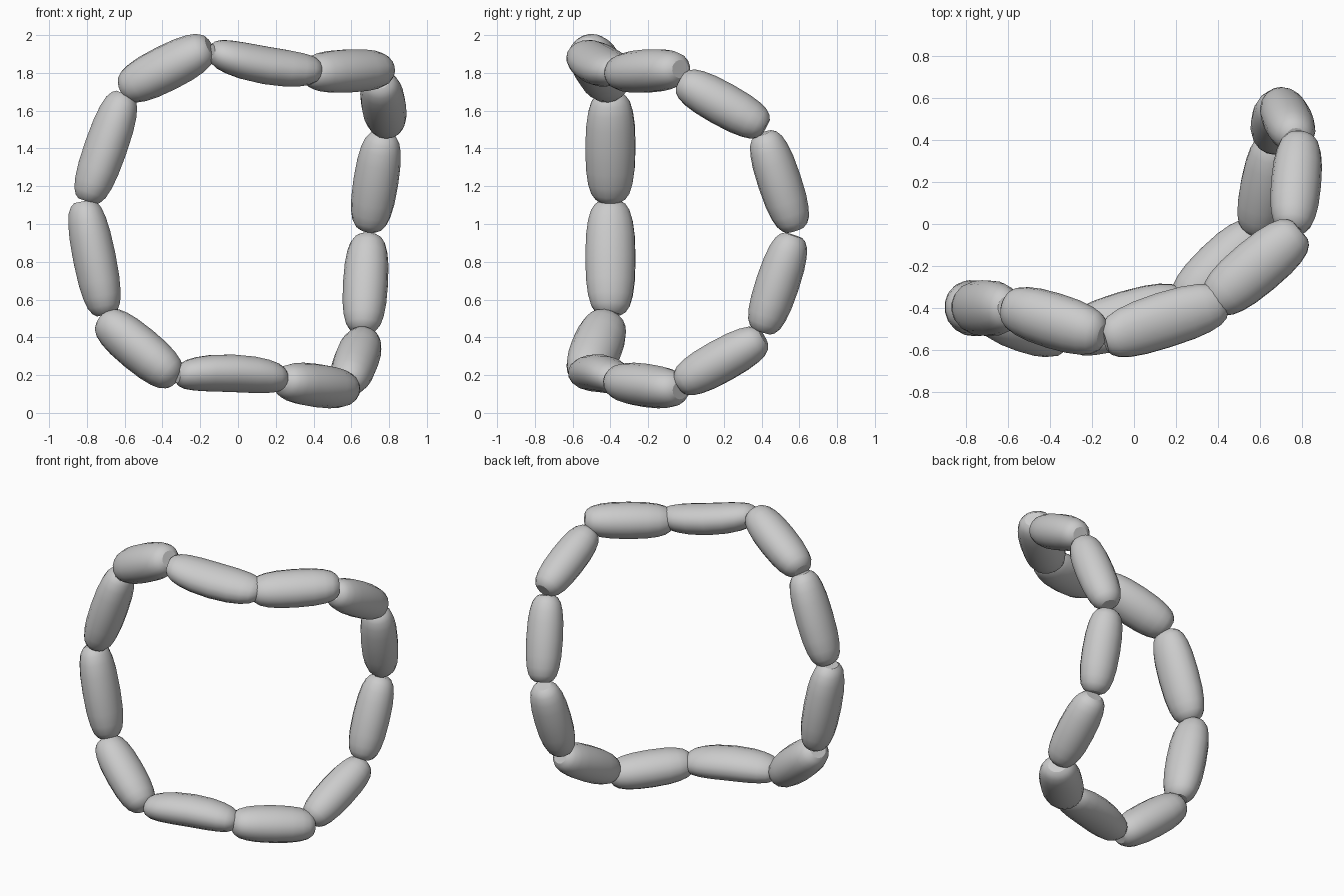
import bpy, bmesh, math
from mathutils import Vector

cube = bpy.data.objects.get("Cube")
if cube:
    bpy.data.objects.remove(cube, do_unlink=True)

grey = bpy.data.materials.new("light_grey")
grey.use_nodes = True
grey.diffuse_color = (0.6, 0.6, 0.6, 1)
grey.node_tree.nodes["Principled BSDF"].inputs["Base Color"].default_value = (0.6, 0.6, 0.6, 1)

SIDES = 16
HUB = Vector((0.4, -0.2, 1))
# Half of the bead profile: distance along the axis, relative radius
HALF = [(0, 0.42), (0.025, 0.6), (0.08, 0.77), (0.17, 0.89), (0.3, 0.97)]
PROFILE = HALF + [(0.5, 1)] + [(1 - t, r) for t, r in reversed(HALF)]


def bead(name, start, end, wide=0.135, thin=0.115, bow=0.0):
    """Plump oval bead between two points, flattened along the hub direction."""
    a, b = Vector(start), Vector(end)
    axis = (b - a).normalized()
    out = (a + b) / 2 - HUB
    out = (out - axis * out.dot(axis)).normalized()
    side = axis.cross(out)
    bm = bmesh.new()
    rings = []
    for t, r in PROFILE:
        centre = a.lerp(b, t) - out * bow * math.sin(math.pi * t)
        ring = []
        for i in range(SIDES):
            ang = math.tau * i / SIDES
            ring.append(bm.verts.new(centre + r * (out * thin * math.cos(ang)
                                                   + side * wide * math.sin(ang))))
        rings.append(ring)
    for low, high in zip(rings, rings[1:]):
        for i in range(SIDES):
            j = (i + 1) % SIDES
            bm.faces.new((low[i], low[j], high[j], high[i]))
    bm.faces.new(rings[0])
    bm.faces.new(rings[-1])
    bmesh.ops.recalc_face_normals(bm, faces=bm.faces)
    mesh = bpy.data.meshes.new(name)
    bm.to_mesh(mesh)
    bm.free()
    mesh.materials.append(grey)
    for p in mesh.polygons:
        p.use_smooth = len(p.vertices) == 4
    obj = bpy.data.objects.new(name, mesh)
    bpy.context.collection.objects.link(obj)


# Beads in order round the folded loop
bead("top_right_bead", (-0.61, -0.39, 1.71), (-0.15, -0.53, 1.94), thin=0.12)
bead("top_front_bead", (-0.14, -0.55, 1.91), (0.43, -0.37, 1.81), thin=0.1, bow=0.02)
bead("top_left_bead", (0.37, -0.38, 1.80), (0.79, -0.03, 1.82))
bead("upper_back_bead", (0.75, -0.03, 1.76), (0.79, 0.42, 1.51), wide=0.12)
bead("back_upper_bead", (0.77, 0.41, 1.48), (0.69, 0.58, 0.97), wide=0.12)
bead("back_lower_bead", (0.69, 0.57, 0.94), (0.66, 0.40, 0.43), wide=0.12)
bead("lower_back_bead", (0.67, 0.41, 0.40), (0.58, -0.04, 0.15), wide=0.12)
bead("bottom_left_bead", (0.60, -0.03, 0.12), (0.23, -0.39, 0.17))
bead("bottom_front_bead", (0.25, -0.37, 0.18), (-0.32, -0.54, 0.20), thin=0.1, bow=0.02)
bead("bottom_right_bead", (-0.33, -0.54, 0.18), (-0.72, -0.41, 0.50), thin=0.12)
bead("right_lower_bead", (-0.70, -0.40, 0.52), (-0.82, -0.40, 1.12))
bead("right_upper_bead", (-0.80, -0.40, 1.12), (-0.60, -0.40, 1.69))
